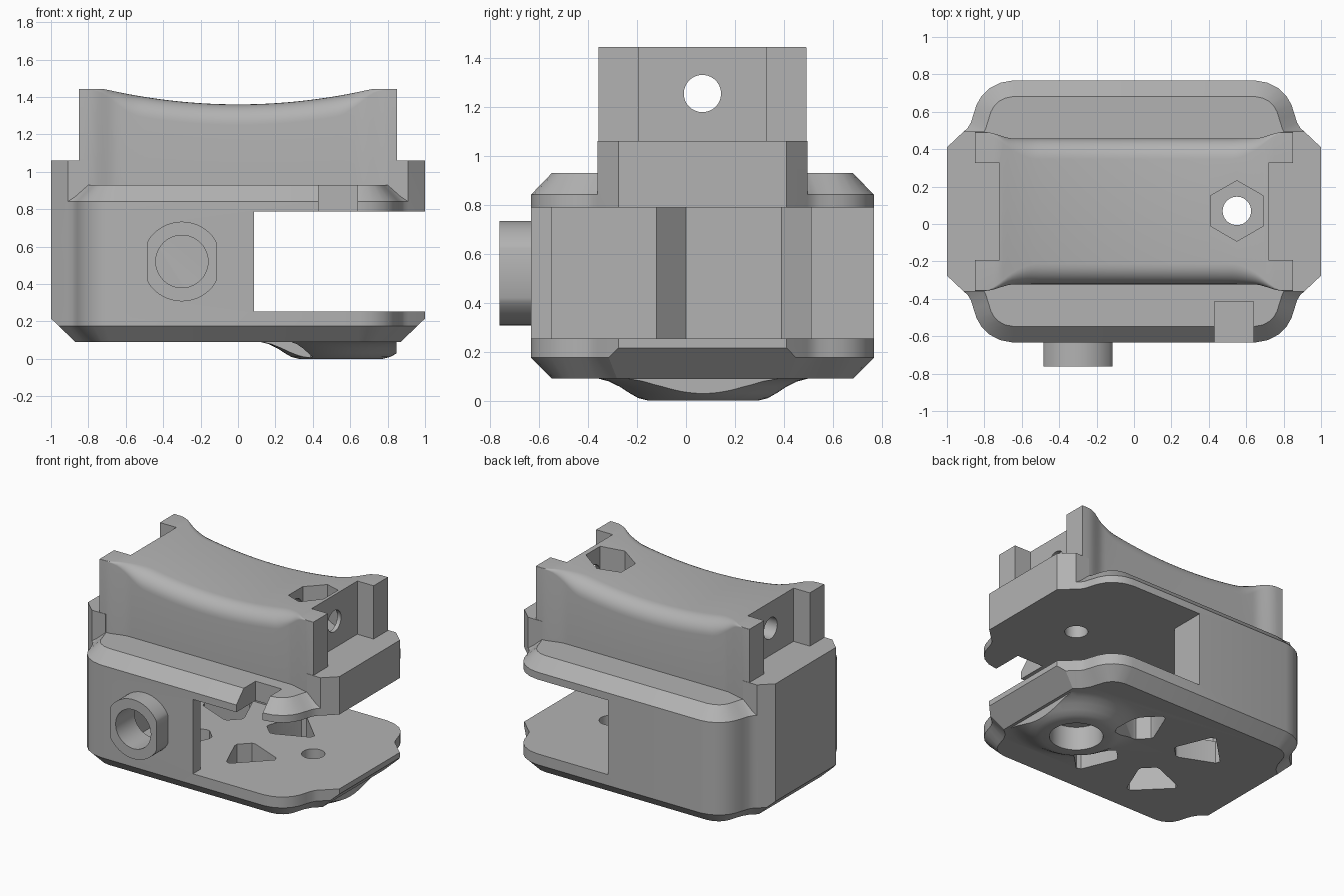
import bpy, bmesh, math
from math import sin, cos, pi
from mathutils import Vector, Matrix

if "Cube" in bpy.data.objects:
    bpy.data.objects.remove(bpy.data.objects["Cube"], do_unlink=True)

CY = 0.067          # body centre line in y
BOLT = (0.55, 0.07)  # bolt axis

grey = bpy.data.materials.new("plain_grey")
grey.use_nodes = True
grey.diffuse_color = (0.45, 0.45, 0.45, 1)
grey.node_tree.nodes["Principled BSDF"].inputs["Base Color"].default_value = grey.diffuse_color


def loft(name, rings, matrix=None):
    """Closed solid through rings of equal point count."""
    bm = bmesh.new()
    rows = [[bm.verts.new(p) for p in ring] for ring in rings]
    n = len(rows[0])
    for a, b in zip(rows, rows[1:]):
        for i in range(n):
            j = (i + 1) % n
            bm.faces.new((a[i], a[j], b[j], b[i]))
    bm.faces.new(rows[0][::-1])
    bm.faces.new(rows[-1])
    if matrix:
        bm.transform(matrix)
    bmesh.ops.recalc_face_normals(bm, faces=bm.faces)
    return make(name, bm)


def make(name, bm):
    me = bpy.data.meshes.new(name)
    bm.to_mesh(me)
    bm.free()
    me.materials.append(grey)
    ob = bpy.data.objects.new(name, me)
    bpy.context.collection.objects.link(ob)
    return ob


def prism(name, pts, z0, z1, matrix=None):
    return loft(name, [[(x, y, z) for x, y in pts] for z in (z0, z1)], matrix)


def box(name, x0, x1, y0, y1, z0, z1):
    return prism(name, [(x0, y0), (x1, y0), (x1, y1), (x0, y1)], z0, z1)


def circle(r, n=48, c=(0, 0), turn=0.0):
    return [(c[0] + r * cos(2 * pi * i / n + turn), c[1] + r * sin(2 * pi * i / n + turn))
            for i in range(n)]


def inset(pts, d):
    """Shrink a counter-clockwise outline by d."""
    out = []
    for i, p in enumerate(pts):
        a, p, b = Vector(pts[i - 1]), Vector(p), Vector(pts[(i + 1) % len(pts)])
        e, f = (p - a).normalized(), (b - p).normalized()
        n, m = Vector((-e.y, e.x)), Vector((-f.y, f.x))
        out.append(tuple(p + (n + m) * d / (1 + n.dot(m))))
    return out


def combine(target, other, op):
    mod = target.modifiers.new(op, 'BOOLEAN')
    mod.operation, mod.solver, mod.object = op, 'EXACT', other
    bpy.context.view_layer.update()
    me = bpy.data.meshes.new_from_object(
        target.evaluated_get(bpy.context.evaluated_depsgraph_get()))
    target.modifiers.clear()
    target.data = me
    bpy.data.objects.remove(other, do_unlink=True)


def slice_off(ob, co, no):
    bm = bmesh.new()
    bm.from_mesh(ob.data)
    cut = bmesh.ops.bisect_plane(bm, geom=bm.verts[:] + bm.edges[:] + bm.faces[:],
                                 plane_co=co, plane_no=no, clear_outer=True)
    edges = [g for g in cut["geom_cut"] if isinstance(g, bmesh.types.BMEdge)]
    bmesh.ops.holes_fill(bm, edges=edges, sides=0)
    bmesh.ops.recalc_face_normals(bm, faces=bm.faces)
    bm.to_mesh(ob.data)
    bm.free()


# Body shell: rounded outline with pinched corners, chamfered above and below
quarter = [(1, .343), (.91, .428), (.89, .445), (.872, .475), (.858, .52), (.842, .57),
           (.815, .617), (.775, .657), (.715, .688), (.65, .7)]
half = quarter + [(-x, y) for x, y in reversed(quarter)]
outline = [(x, y + CY) for x, y in half + [(-x, -y) for x, y in half]]
small = inset(outline, .085)
body = loft("clamp_body", [[(x, y, z) for x, y in o] for o, z in
            ((small, .09), (outline, .175), (outline, .84), (small, .928))])
for s in (-1, 1):
    slice_off(body, (s, 0, .215), (s * .125, 0, -.13))

# End blocks with bevelled corners
for s in (-1, 1):
    pts = [(s * x, y * t + CY) for t, row in
           ((1, [(.8, .428), (.91, .428), (1, .343)]), (-1, [(1, .343), (.91, .428), (.8, .428)]))
           for x, y in row]
    combine(body, prism("end_block", pts, .5, 1.06), 'UNION')


# Saddle: dished top, rounded long edges that fade out into the corner horns
def ease(t):
    t = max(0, min(1, t))
    return t * t * (3 - 2 * t)


rings = []
for i in range(69):
    x = -.85 + 1.7 * i / 68
    a = abs(x)
    w = .39 + .035 * ease((a - .64) / .16)
    r = .004 + .106 * (1 - ease((a - .52) / .28))
    top = min(1.443, 1.36 + .083 * (a / .72) ** 2)
    side = [(w, .7)] + [(w - r + r * cos(k * pi / 16), top - r + r * sin(k * pi / 16))
                        for k in range(9)]
    ring = side + [(-y, z) for y, z in reversed(side)]
    rings.append([(x, y + CY, z) for y, z in ring])
combine(body, loft("saddle", rings), 'UNION')

# Flared foot under the bolt
flare = [(.43, .15), (.43, .09), (.385, .078), (.34, .056), (.3, .03), (.265, .01), (.225, 0)]
foot = loft("foot", [[(x, y, z) for x, y in circle(r, 64, BOLT)] for r, z in flare])
slice_off(foot, (.848, 0, 0), (1, 0, 0))
combine(body, foot, 'UNION')

# Front boss with two flat sides
to_front = Matrix.Translation((-.3, 0, .52)) @ Matrix.Rotation(pi / 2, 4, 'X')
boss = [(max(-.185, min(.185, x)), y) for x, y in circle(.213, 64)]
flat = []
for p in boss:                       # keep only the ends of each flat
    if abs(p[0]) < .185 or abs(p[1]) > .09:
        flat.append(p)
combine(body, prism("boss", flat, .6, .762, to_front), 'UNION')

# Jaw opening joined to the inner cavity
jaw = [(1.2, -1), (1.2, 1), (.085, 1), (.085, .51), (-.55, .51), (-.67, .39), (-.67, 0),
       (-.55, -.12), (-.55, -.55), (.085, -.55), (.085, -1)]
cutters = [prism("jaw_cut", jaw, .253, .788)]

# End notches and front ledge slot
for s in (-1, 1):
    cutters.append(box("notch_cut", *sorted((s * .72, s * 1.1)), CY - .26, CY + .26, 1.06, 1.6))
cutters.append(box("slot_cut", .43, .64, -.8, -.415, .7, 1.0))

# Bores: boss, cross hole, bolt, nut pocket and counterbore
cutters.append(prism("boss_bore", circle(.14), .5, .9, to_front))
along_x = Matrix.Translation((0, CY, 1.253)) @ Matrix.Rotation(pi / 2, 4, 'Y')
cutters.append(prism("cross_bore", circle(.076), -1.2, 1.2, along_x))
cutters.append(prism("bolt_bore", circle(.076, 48, BOLT), -.2, 1.7))
cutters.append(prism("nut_pocket", circle(.162, 6, BOLT, pi / 6), 1.16, 1.7))
cutters.append(prism("counterbore", circle(.175, 48, BOLT), -.2, .17))

# Four wedge openings in the floor
wedge = [(.19, -.05), (.21, -.07), (.44, -.165), (.47, -.15),
         (.47, .15), (.44, .165), (.21, .07), (.19, .05)]
for k in range(4):
    turn = Matrix.Translation((-.04, .075, 0)) @ Matrix.Rotation(pi / 4 + k * pi / 2, 4, 'Z')
    cutters.append(prism("floor_wedge", wedge, -.1, .35, turn))

for c in cutters:
    combine(body, c, 'DIFFERENCE')

# Shading
bpy.ops.object.select_all(action='DESELECT')
body.select_set(True)
bpy.context.view_layer.objects.active = body
bpy.ops.object.shade_smooth_by_angle(angle=math.radians(28))
